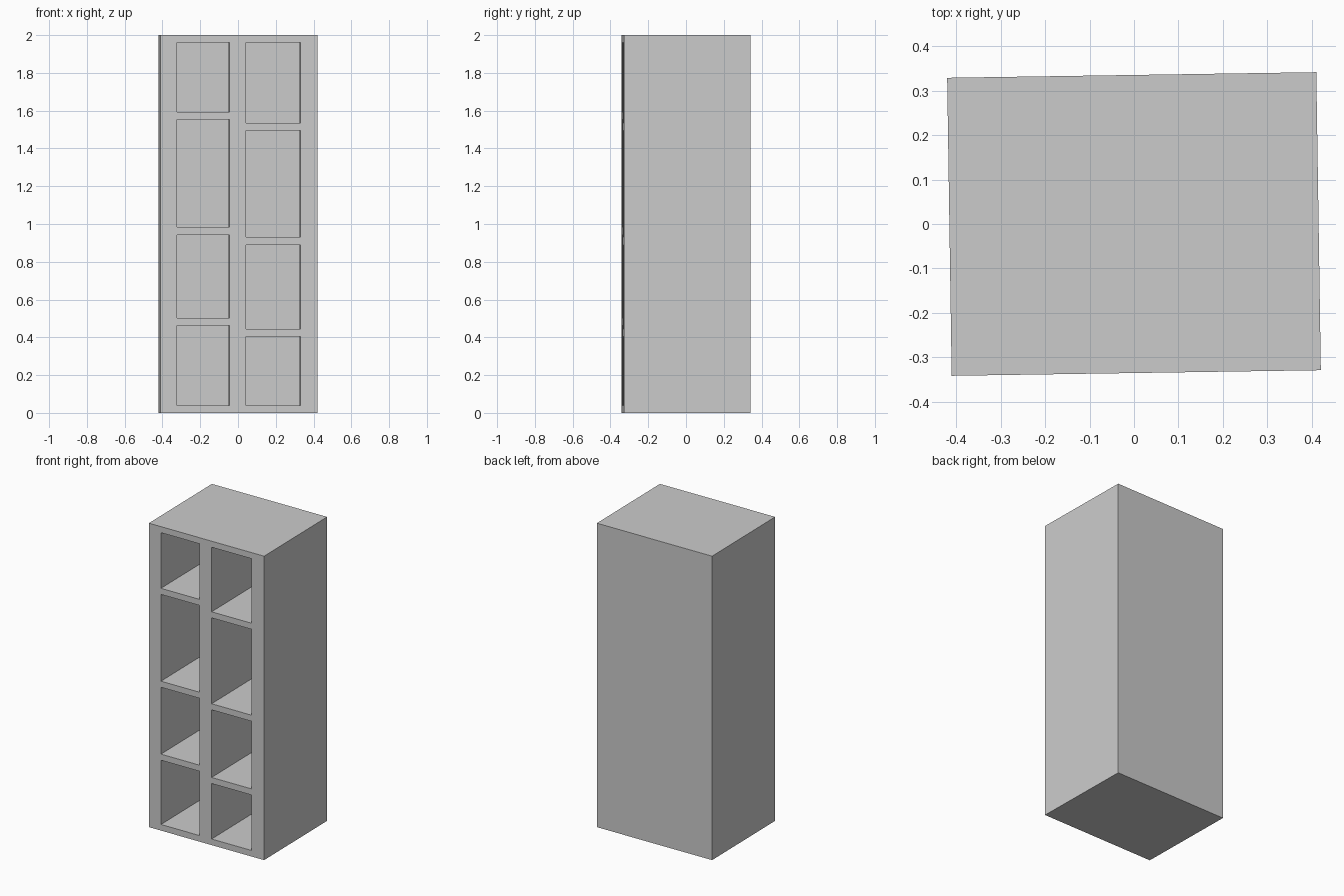
import bpy, bmesh
from math import radians
from mathutils import Matrix

if "Cube" in bpy.data.objects:
    bpy.data.objects.remove(bpy.data.objects["Cube"])

TURN = Matrix.Rotation(radians(0.87), 4, 'Z')   # unit stands slightly turned
W, D, H = 0.415, 0.335, 2.0                     # half width, half depth, height
BACK = 0.25                                     # inner face of the back wall
T = 0.04                                        # shelf thickness


def prism(name, outline, z0, z1):
    """Extrude a plan outline from z0 up to z1."""
    bm = bmesh.new()
    face = bm.faces.new([bm.verts.new((x, y, z0)) for x, y in outline])
    top = bmesh.ops.extrude_face_region(bm, geom=[face])["geom"]
    bmesh.ops.translate(bm, vec=(0, 0, z1 - z0),
                        verts=[v for v in top if isinstance(v, bmesh.types.BMVert)])
    bmesh.ops.recalc_face_normals(bm, faces=bm.faces[:])
    bm.transform(TURN)
    mesh = bpy.data.meshes.new(name)
    bm.to_mesh(mesh)
    bm.free()
    obj = bpy.data.objects.new(name, mesh)
    bpy.context.collection.objects.link(obj)
    return obj


# Columns: x range and the underside height of every board, bottom to top
columns = {
    "left": (-0.328, -0.05, (0.0, 0.463, 0.943, 1.554, H - T)),
    "right": (0.037, 0.326, (0.0, 0.405, 0.89, 1.495, H - T)),
}

# Carcass: E-shaped plan with two sides, a middle divider and a back wall
outline = [(-W, D), (-W, -D)]
for x0, x1, _ in columns.values():
    outline += [(x0, -D), (x0, BACK), (x1, BACK), (x1, -D)]
outline += [(W, -D), (W, D)]
prism("carcass", outline, 0, H)

# Bottom, shelf and top boards of each column
for side, (x0, x1, heights) in columns.items():
    for i, z in enumerate(heights):
        rect = [(x0, -D), (x1, -D), (x1, BACK), (x0, BACK)]
        prism(f"{side}_shelf_{i + 1}", rect, z, z + T)
